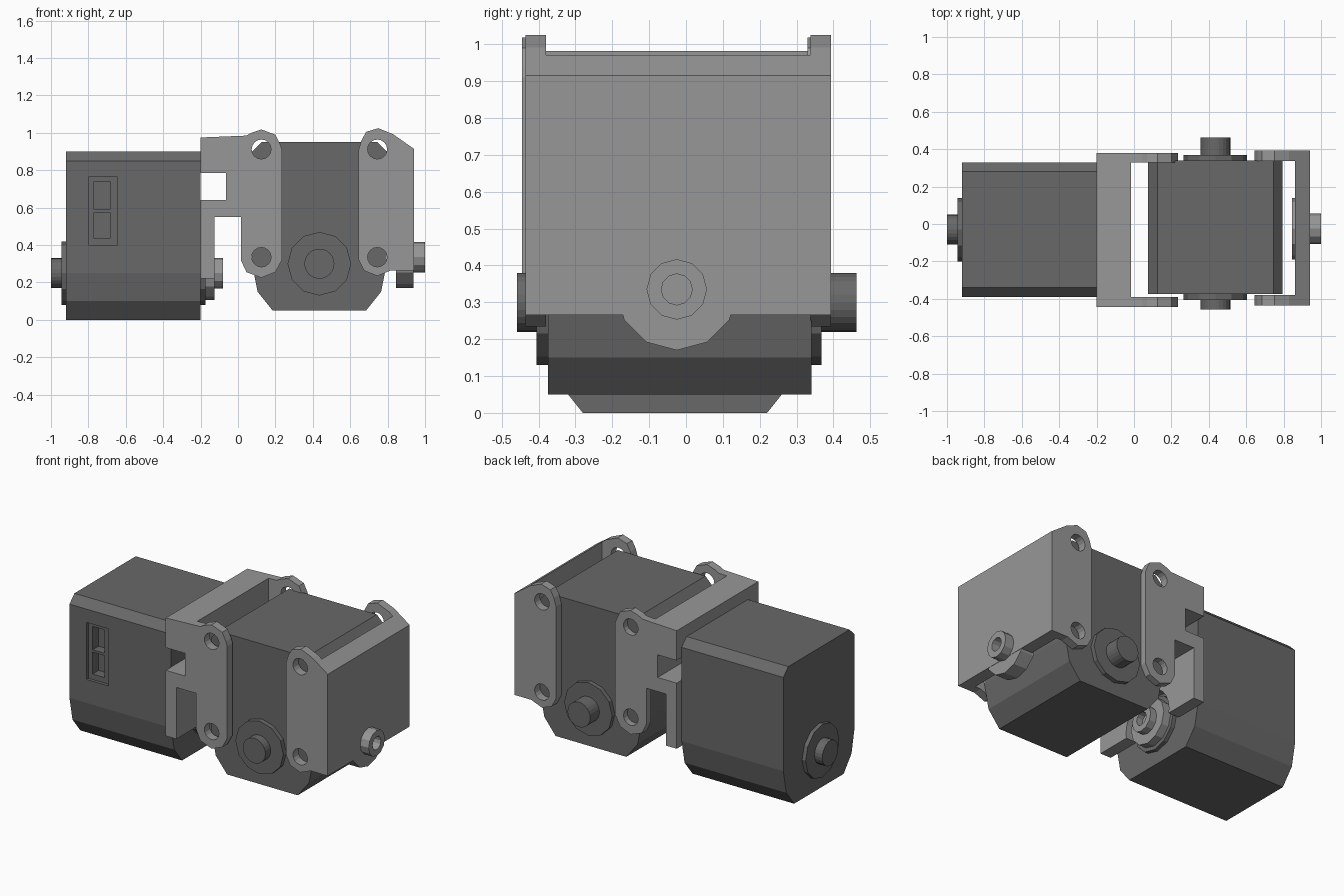
import bpy, bmesh, math
from mathutils import Vector

cube = bpy.data.objects.get("Cube")
if cube:
    bpy.data.objects.remove(cube, do_unlink=True)


def material(name, value):
    m = bpy.data.materials.new(name)
    m.use_nodes = True
    colour = (value, value, value, 1)
    m.diffuse_color = colour
    m.node_tree.nodes["Principled BSDF"].inputs["Base Color"].default_value = colour
    return m


dark = material("dark grey plastic", 0.14)
light = material("light grey bracket", 0.31)


def prism(name, profile, axis, lo, hi, mat):
    """Extrude a profile along x (profile is y, z) or along y (profile is x, z)."""
    def place(p, t):
        return (t, p[0], p[1]) if axis == "x" else (p[0], t, p[1])
    bm = bmesh.new()
    face = bm.faces.new([bm.verts.new(place(p, lo)) for p in profile])
    ext = bmesh.ops.extrude_face_region(bm, geom=[face])
    verts = [v for v in ext["geom"] if isinstance(v, bmesh.types.BMVert)]
    shift = Vector((hi - lo, 0, 0) if axis == "x" else (0, hi - lo, 0))
    bmesh.ops.translate(bm, verts=verts, vec=shift)
    bmesh.ops.recalc_face_normals(bm, faces=bm.faces)
    mesh = bpy.data.meshes.new(name)
    bm.to_mesh(mesh)
    bm.free()
    mesh.materials.append(mat)
    ob = bpy.data.objects.new(name, mesh)
    bpy.context.collection.objects.link(ob)
    return ob


def ring(u, v, r, n=24):
    return [(u + r * math.sin(2 * math.pi * i / n), v + r * math.cos(2 * math.pi * i / n))
            for i in range(n)]


def rect(u0, u1, v0, v1):
    return [(u0, v0), (u1, v0), (u1, v1), (u0, v1)]


def cut(ob, profile, axis, lo, hi):
    cutter = prism("cutter", profile, axis, lo, hi, ob.data.materials[0])
    cutter.hide_render = True
    mod = ob.modifiers.new("cut", "BOOLEAN")
    mod.operation = "DIFFERENCE"
    mod.solver = "EXACT"
    mod.object = cutter
    bpy.context.view_layer.objects.active = ob
    bpy.ops.object.modifier_apply(modifier=mod.name)
    bpy.data.objects.remove(cutter, do_unlink=True)


def servo_profile(centre, base):
    half = [(0.25, 0), (0.33, 0.1), (0.36, 0.25), (0.36, 0.85), (0.31, 0.9)]
    right = [(centre + w, base + h) for w, h in half]
    left = [(centre - w, base + h) for w, h in reversed(half)]
    return right + left


MID = -0.025   # shared centre line in y

# Left motor with its recessed connector socket
rear = prism("rear_motor_body", servo_profile(-0.03, 0), "x", -0.92, -0.2, dark)
cut(rear, rect(-0.8, -0.645, 0.4, 0.765), "y", -0.5, -0.37)
for z0, z1 in ((0.435, 0.575), (0.59, 0.74)):
    cut(rear, rect(-0.77, -0.685, z0, z1), "y", -0.5, -0.31)
prism("rear_motor_outer_disc", ring(-0.03, 0.25, 0.17, 12), "x", -0.945, -0.91, dark)
prism("rear_motor_outer_shaft", ring(-0.03, 0.25, 0.08), "x", -1.0, -0.94, dark)
prism("rear_motor_inner_disc", ring(-0.03, 0.25, 0.17, 12), "x", -0.21, -0.175, dark)

# Right motor, turned so its shaft runs front to back
prism("front_motor_body", servo_profile(0.435, 0.05), "y", -0.375, 0.34, dark)
for side, a, b, c in (("front", -0.37, -0.405, -0.458), ("back", 0.335, 0.368, 0.462)):
    prism(side + "_shaft_disc", ring(0.435, 0.3, 0.17, 12), "y", a, b, dark)
    prism(side + "_shaft", ring(0.435, 0.3, 0.08), "y", a, c, dark)

# Left bracket: notched web with two bolted cheeks
left_profile = [
    (-0.2, 0.975), (0.045, 0.985), (0.07, 1.0), (0.125, 1.018), (0.2, 0.99),
    (0.225, 0.94), (0.235, 0.91), (0.235, 0.32), (0.2, 0.255), (0.125, 0.225),
    (0.045, 0.255), (0.015, 0.32), (0.015, 0.55), (-0.125, 0.55), (-0.125, 0.22),
    (-0.2, 0.22), (-0.2, 0.64), (-0.065, 0.64), (-0.065, 0.785), (-0.2, 0.785)]
left_bracket = prism("left_bracket", left_profile, "y", -0.445, 0.38, light)
cut(left_bracket, rect(-0.015, 0.5, 0, 1.3), "y", -0.39, 0.33)
cut(left_bracket, ring(-0.03, 0.25, 0.19), "x", -0.4, -0.1)

# Right bracket: solid web with two bolted cheeks
right_profile = [
    (0.94, 0.915), (0.83, 0.992), (0.75, 1.025), (0.685, 1.005), (0.66, 0.96),
    (0.645, 0.91), (0.645, 0.32), (0.675, 0.262), (0.745, 0.235), (0.82, 0.265),
    (0.94, 0.265)]
right_bracket = prism("right_bracket", right_profile, "y", -0.435, 0.393, light)
cut(right_bracket, rect(0.5, 0.86, 0, 1.3), "y", -0.38, 0.338)

# Bolt holes through the cheeks
for bracket, x in ((left_bracket, 0.125), (right_bracket, 0.745)):
    for z in (0.335, 0.912):
        cut(bracket, ring(x, z, 0.052, 16), "y", -0.6, 0.6)

# Shaft horns: a faceted lobe and a hollow boss on each web
for name, y, z, r, x0, x1, x2 in (("left", -0.03, 0.25, 0.145, -0.18, -0.125, -0.08),
                                  ("right", MID, 0.335, 0.165, 0.845, 0.938, 1.0)):
    prism(name + "_horn_lobe", ring(y, z, r, 12), "x", x0, x1, light)
    boss = prism(name + "_horn_boss", ring(y, z, 0.082, 12), "x", x1 - 0.01, x2, light)
    cut(boss, ring(y, z, 0.042, 12), "x", x1 + 0.004, x2 + 0.1)
